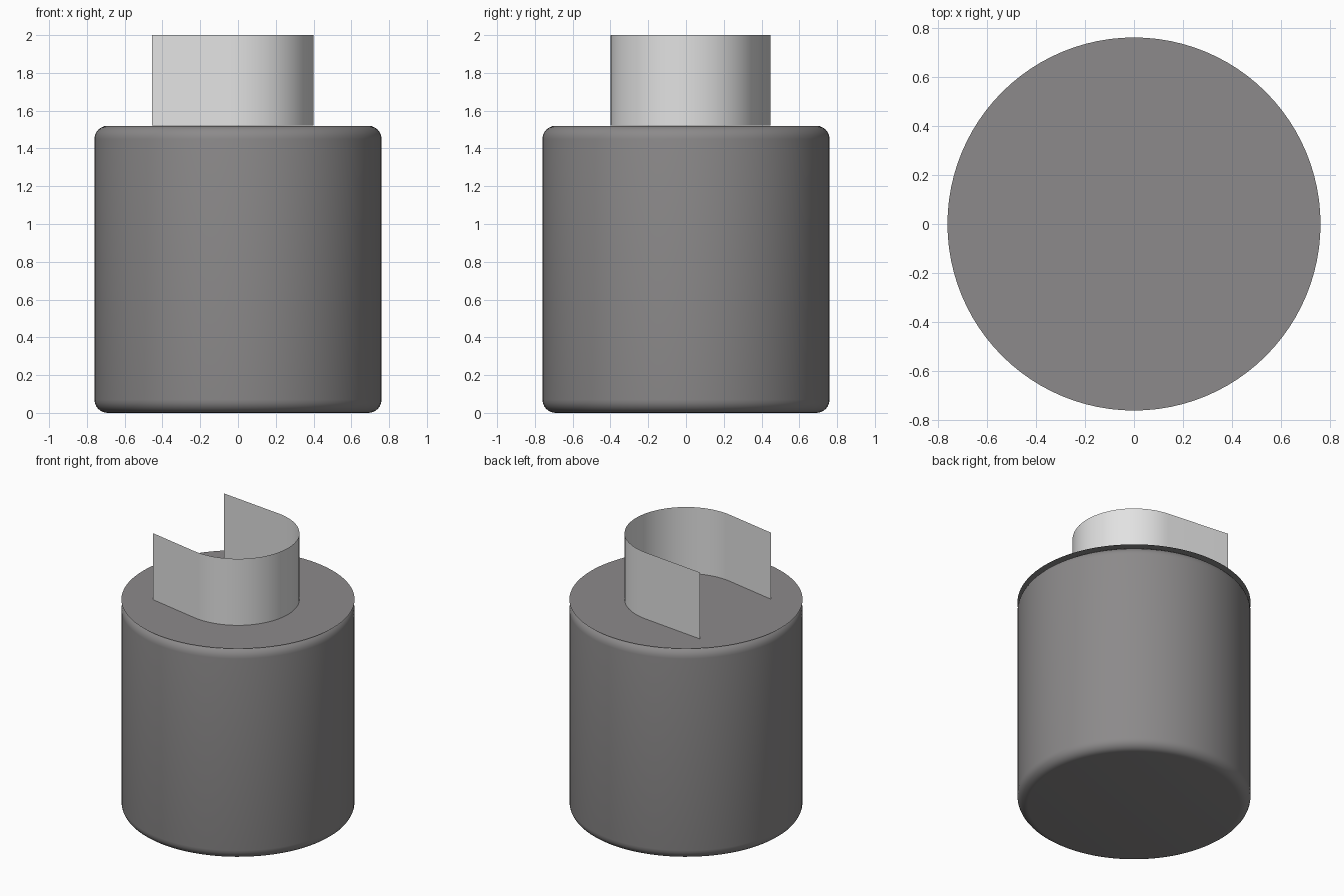
import bpy, bmesh, math
from mathutils import Vector

if "Cube" in bpy.data.objects:
    bpy.data.objects.remove(bpy.data.objects["Cube"])


def material(name, rgb):
    m = bpy.data.materials.new(name)
    m.diffuse_color = (*rgb, 1.0)
    m.use_nodes = True
    m.node_tree.nodes["Principled BSDF"].inputs["Base Color"].default_value = m.diffuse_color
    return m


dark_grey = material("dark_grey", (0.262, 0.254, 0.256))
light_grey = material("light_grey", (0.76, 0.76, 0.76))


def make_object(name, bm, mat, smooth=True):
    mesh = bpy.data.meshes.new(name)
    bm.to_mesh(mesh)
    bm.free()
    mesh.materials.append(mat)
    ob = bpy.data.objects.new(name, mesh)
    bpy.context.scene.collection.objects.link(ob)
    if smooth:
        bpy.ops.object.select_all(action='DESELECT')
        ob.select_set(True)
        bpy.context.view_layer.objects.active = ob
        bpy.ops.object.shade_smooth_by_angle(angle=math.radians(40))
    return ob


RADIUS, TOP, ROUND, SIDES = 0.76, 1.522, 0.07, 96

# Drum body: cylinder with rounded rims
bm = bmesh.new()
bmesh.ops.create_cone(bm, cap_ends=True, segments=SIDES, radius1=RADIUS,
                      radius2=RADIUS, depth=TOP - 0.002)
bmesh.ops.translate(bm, verts=bm.verts, vec=(0, 0, (TOP - 0.002) / 2))
rims = [e for e in bm.edges if abs(e.verts[0].co.z - e.verts[1].co.z) < 1e-4]
bmesh.ops.bevel(bm, geom=rims, offset=ROUND, offset_type='OFFSET',
                segments=6, profile=0.5, affect='EDGES')
make_object("drum_body", bm, dark_grey)

# Thin flat lid that overhangs the rounded upper rim
bm = bmesh.new()
bmesh.ops.create_circle(bm, cap_ends=True, segments=SIDES, radius=RADIUS)
bmesh.ops.translate(bm, verts=bm.verts, vec=(0, 0, TOP))
make_object("lid_disc", bm, dark_grey, smooth=False)

# Upright curved sheet: round bend with two straight ends, open to the left
bend = 0.40
start, end = math.radians(-101), math.radians(84)
path = [Vector((-0.454, -0.32, TOP))]
for i in range(41):
    a = start + (end - start) * i / 40
    path.append(Vector((bend * math.cos(a), bend * math.sin(a), TOP)))
path.append(Vector((-0.425, 0.447, TOP)))

bm = bmesh.new()
low = [bm.verts.new(p) for p in path]
high = [bm.verts.new((p.x, p.y, 2.0)) for p in path]
for i in range(len(path) - 1):
    bm.faces.new((low[i], low[i + 1], high[i + 1], high[i]))
make_object("curved_sheet", bm, light_grey)
